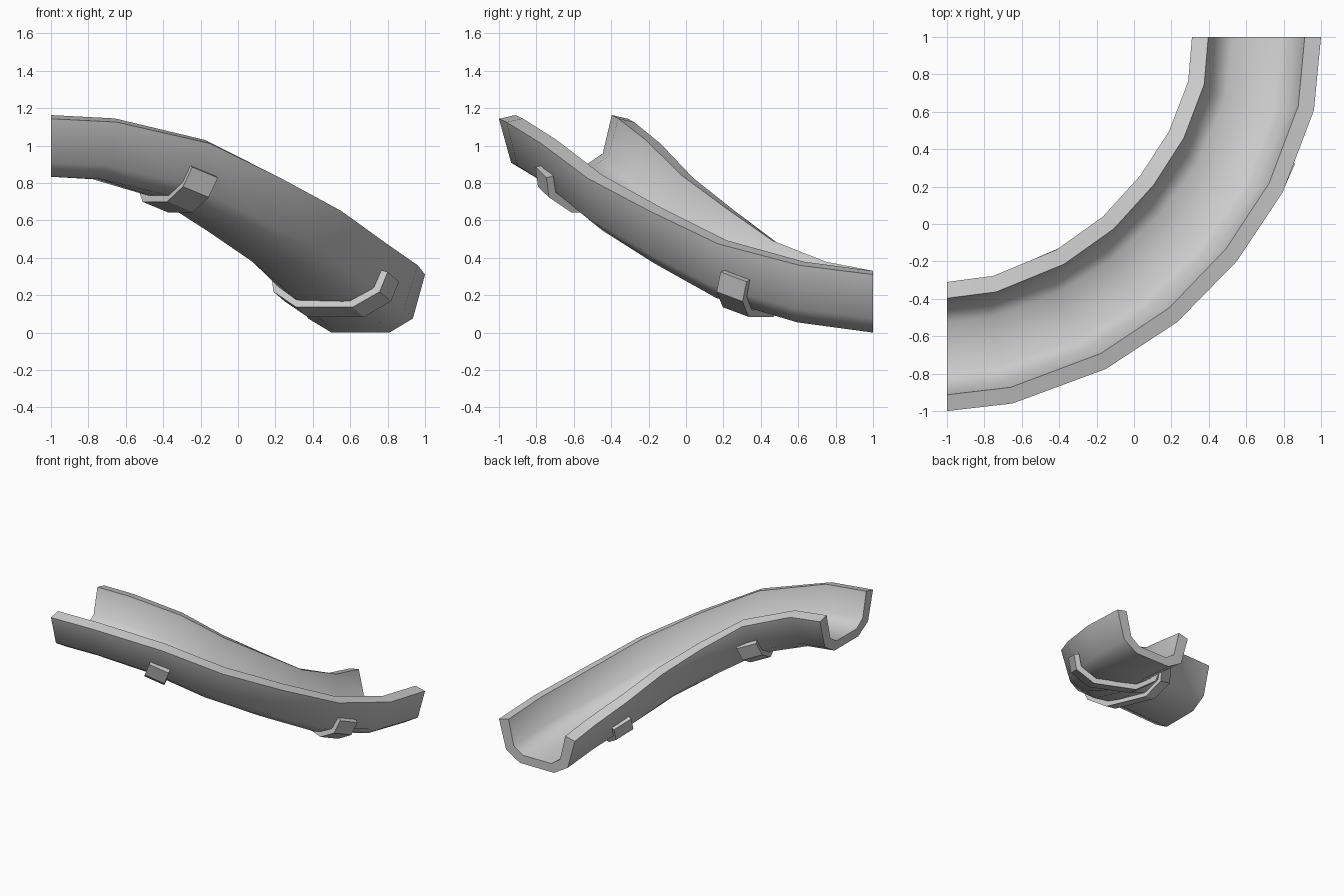
import bpy, bmesh
from math import sin, cos, radians
from mathutils import Vector

if "Cube" in bpy.data.objects:
    bpy.data.objects.remove(bpy.data.objects["Cube"])


def mirrored(half):
    """Close a half profile by mirroring it across the centre line."""
    outer, inner = half
    flip = lambda pts: [(-u, v) for u, v in pts]
    return outer + flip(outer[::-1]) + flip(inner) + inner[::-1]


def station(angle, radius, z, tilt):
    """Frame on the curved path: origin, outward, up and downhill axes."""
    a, t = radians(angle), radians(tilt)
    out = Vector((sin(a), -cos(a), 0))
    along = Vector((cos(a), sin(a), 0))
    zed = Vector((0, 0, 1))
    origin = Vector((-1, 1, z)) + out * radius
    return origin, out, along * sin(t) + zed * cos(t), along * cos(t) - zed * sin(t)


def loft(name, profile, frames, smooth=None):
    bm = bmesh.new()
    rings = [[bm.verts.new(o + e * u + n * v) for u, v in profile]
             for o, e, n, f in frames]
    count = len(profile)
    for a, b in zip(rings, rings[1:]):
        for i in range(count):
            j = (i + 1) % count
            bm.faces.new((a[i], a[j], b[j], b[i]))
    bm.faces.new(rings[0])
    bm.faces.new(rings[-1])
    bmesh.ops.recalc_face_normals(bm, faces=bm.faces)
    mesh = bpy.data.meshes.new(name)
    bm.to_mesh(mesh)
    bm.free()
    obj = bpy.data.objects.new(name, mesh)
    bpy.context.collection.objects.link(obj)
    if smooth:
        bpy.ops.object.select_all(action='DESELECT')
        obj.select_set(True)
        bpy.context.view_layer.objects.active = obj
        bpy.ops.object.shade_smooth_by_angle(angle=radians(smooth))
    return obj


# Curved descending trough: angle, radius, height, tilt at each section
path = [(0, 1.655, .833, 0), (8.6, 1.645, .82, 10), (22.5, 1.62, .72, 20),
        (35, 1.61, .545, 25.5), (48.5, 1.61, .37, 25), (62, 1.63, .185, 21),
        (77, 1.655, .055, 11), (90, 1.655, 0, 0)]
trough = mirrored(([(.345, .31), (.28, .075), (.155, 0)],
                   [(.258, .33), (.21, .125), (.13, .07)]))
loft("chute", trough, [station(*s) for s in path], smooth=50)

# Two straight U-shaped support brackets hugging the underside
clip = mirrored(([(.341, .162), (.31, .05), (.165, -.037)],
                 [(.303, .172), (.275, .078), (.15, .003)]))
brackets = {"upper_bracket": (23.2, 1.615, .705, 21),
            "lower_bracket": (66.3, 1.635, .145, 19)}
for name, spot in brackets.items():
    o, e, n, f = station(*spot)
    loft(name, clip, [(o + f * d, e, n, f) for d in (-.08, .08)])
